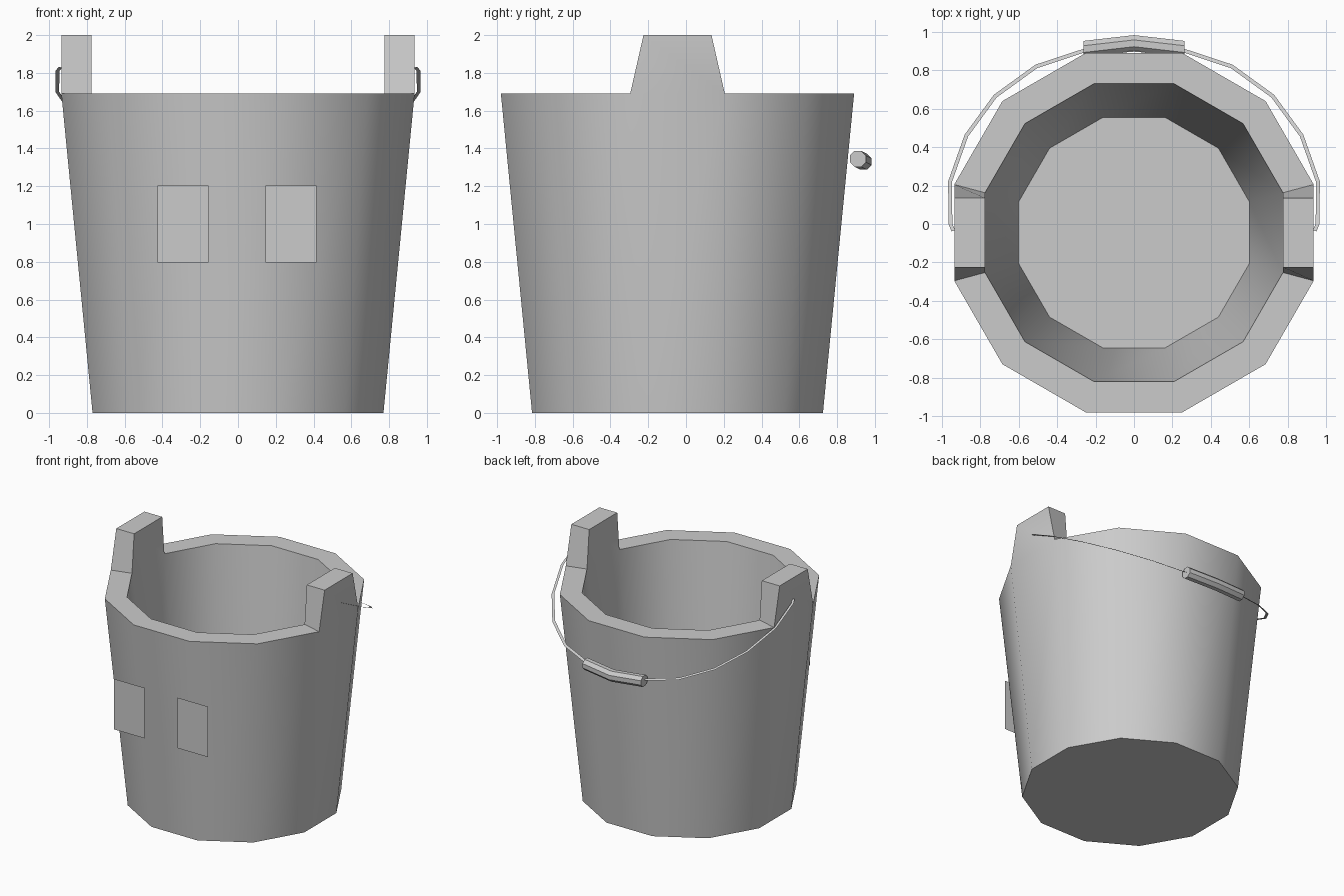
import bpy, bmesh, math
from mathutils import Vector

if "Cube" in bpy.data.objects:
    bpy.data.objects.remove(bpy.data.objects["Cube"])

CY = -0.045   # bucket axis in y
N = 12


def finish(name, bm, smooth=True, normals=True):
    if normals:
        bmesh.ops.recalc_face_normals(bm, faces=bm.faces[:])
    me = bpy.data.meshes.new(name)
    bm.to_mesh(me)
    bm.free()
    ob = bpy.data.objects.new(name, me)
    bpy.context.collection.objects.link(ob)
    if smooth:
        bpy.ops.object.select_all(action='DESELECT')
        ob.select_set(True)
        bpy.context.view_layer.objects.active = ob
        bpy.ops.object.shade_smooth_by_angle(angle=math.radians(35))
    return ob


def ring(bm, apothem, z):
    r = apothem / math.cos(math.pi / N)
    return [bm.verts.new((r * math.cos((k - 0.5) * 2 * math.pi / N),
                          CY + r * math.sin((k - 0.5) * 2 * math.pi / N), z))
            for k in range(N)]


def bridge(bm, a, b):
    n = len(a)
    return [bm.faces.new((a[k], a[(k + 1) % n], b[(k + 1) % n], b[k])) for k in range(n)]


# Bucket shell: twelve-sided tapered wall, rim and floor
bm = bmesh.new()
rings = [ring(bm, a, z) for a, z in ((0.77, 0), (0.935, 1.69), (0.775, 1.69), (0.6, 0.1))]
bm.faces.new(rings[0][::-1])
bridge(bm, rings[0], rings[1])
rim = bridge(bm, rings[1], rings[2])
bridge(bm, rings[2], rings[3])
bm.faces.new(rings[3])

# Ears: the two side rim faces pulled up and narrowed
out = bmesh.ops.extrude_discrete_faces(bm, faces=[rim[0], rim[6]])
for f in out['faces']:
    for v in f.verts:
        v.co.z = 2.0
        v.co.y = CY + math.copysign(0.18, v.co.y - CY)
low = [rings[i][k] for i in (1, 2) for k in (0, 1, 6, 7)]
for f in out['faces']:
    for e in f.edges[:]:
        if len(e.link_faces) > 1:
            continue
bmesh.ops.remove_doubles(bm, verts=bm.verts[:], dist=0.0005)
# Side walls of the ears, if the extrusion left them open
for f in [f for f in bm.faces if all(v.co.z > 1.99 for v in f.verts)]:
    for e in f.edges[:]:
        if len(e.link_faces) == 1:
            a, b = e.verts
            near = lambda v: min((w for w in low if w.is_valid),
                                 key=lambda w: (w.co - v.co).length)
            bm.faces.new((a, b, near(b), near(a)))
finish("bucket", bm)

# Front patches: two upright flat panels
for name, x in (("left_patch", -0.29), ("right_patch", 0.28)):
    bm = bmesh.new()
    y = -0.98
    bm.faces.new([bm.verts.new((x + sx * 0.135, y, 1.0 + sz * 0.205))
                  for sx, sz in ((-1, -1), (1, -1), (1, 1), (-1, 1))])
    finish(name, bm, False, False)

# Bail wire: flat ribbon lying in a tilted plane
half = [(0.94, -0.035), (0.955, 0.0), (0.957, 0.22), (0.872, 0.46),
        (0.722, 0.665), (0.508, 0.82), (0.25, 0.905)]
path = [Vector(p) for p in half] + [Vector((-x, y)) for x, y in reversed(half)]
bm = bmesh.new()
pairs = []
for i, p in enumerate(path):
    t = (path[min(i + 1, len(path) - 1)] - path[max(i - 1, 0)]).normalized()
    n = Vector((t.y, -t.x)) * 0.010
    pairs.append([bm.verts.new((q.x, q.y, 1.812 - 0.51 * q.y)) for q in (p + n, p - n)])
for a, b in zip(pairs, pairs[1:]):
    bm.faces.new((a[0], b[0], b[1], a[1]))
finish("bail_wire", bm, False)

# Grip: eight-sided cylinder with a slight bend in the middle
bm = bmesh.new()
sections = []
for x, y, z in ((-0.262, 0.91, 1.345), (0, 0.94, 1.33), (0.262, 0.91, 1.345)):
    sections.append([bm.verts.new((x, y + 0.046 * math.cos((k + 0.5) * math.pi / 4),
                                   z + 0.046 * math.sin((k + 0.5) * math.pi / 4)))
                     for k in range(8)])
bridge(bm, sections[0], sections[1])
bridge(bm, sections[1], sections[2])
bm.faces.new(sections[0])
bm.faces.new(sections[2])
grip = finish("grip", bm)
bpy.ops.object.shade_smooth_by_angle(angle=math.radians(50))
